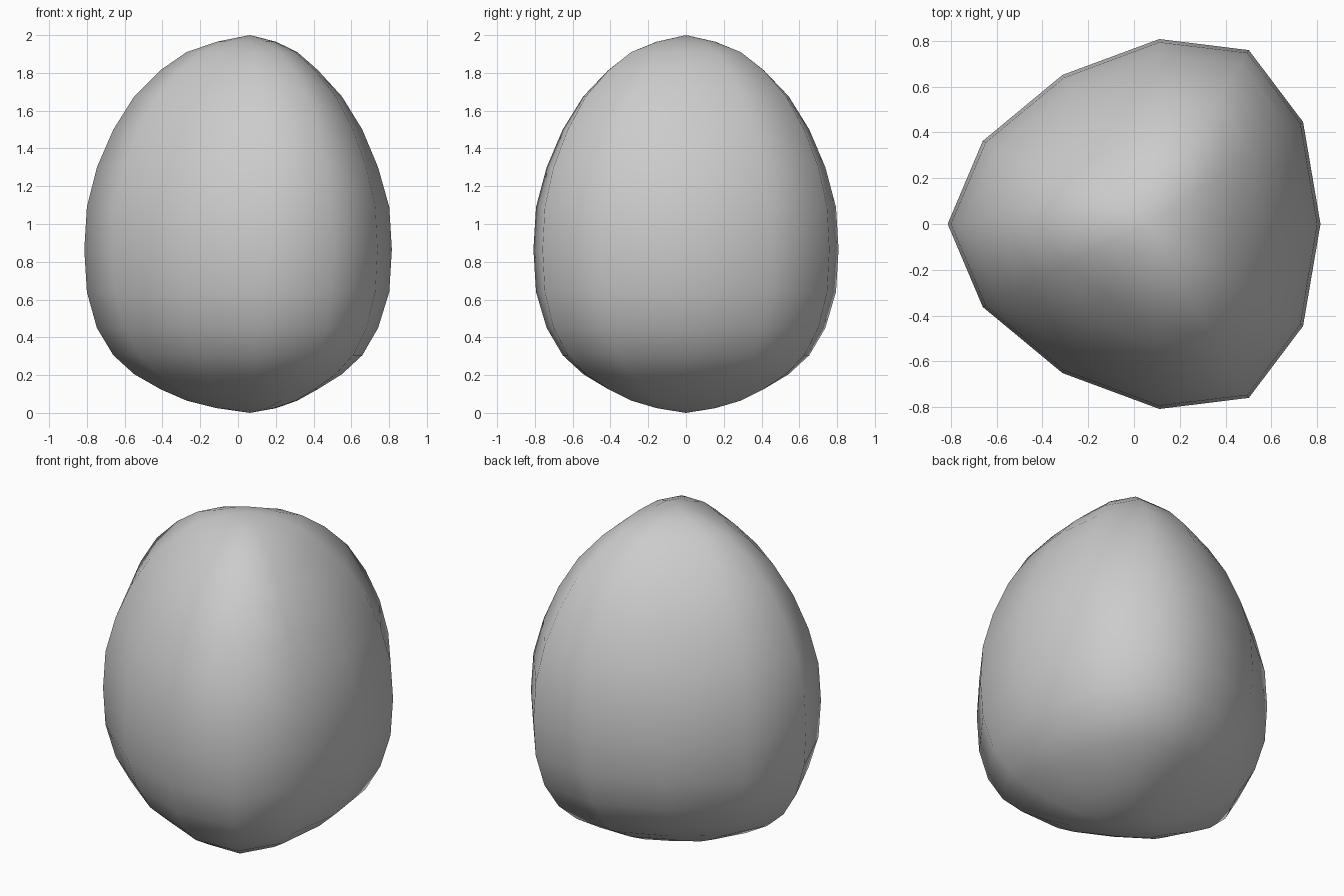
import bpy, bmesh
from math import sin, cos, radians

if "Cube" in bpy.data.objects:
    bpy.data.objects.remove(bpy.data.objects["Cube"])

# Ring heights, from just under the top tip to just above the bottom tip
heights = [1.965, 1.91, 1.815, 1.675, 1.5, 1.3, 1.09, 0.865,
           0.64, 0.45, 0.305, 0.205, 0.125, 0.065, 0.025]
# Ridge radius and face-centre/ridge ratio for the upper half; mirrored below
ridge = [0.175, 0.335, 0.473, 0.613, 0.723, 0.81, 0.863, 0.877]
flat = [0.79, 0.75, 0.76, 0.795, 0.823, 0.838, 0.855, 0.857]
ridge += ridge[-2::-1]
flat += flat[-2::-1]
CX = 0.063  # axis of three-fold symmetry

bm = bmesh.new()
top = bm.verts.new((CX, 0, 2))
bottom = bm.verts.new((CX, 0, 0))

# Twelve-sided rounded-triangle rings with three soft ridges
rings = []
for z, r, m in zip(heights, ridge, flat):
    q = 1 - 0.54 * (1 - m)
    ring = []
    for corner in (60, 180, 300):
        for da, k in ((-26.6, q), (0, 1), (26.6, q), (60, m)):
            a = radians(corner + da)
            ring.append(bm.verts.new((CX + r * k * cos(a), r * k * sin(a), z)))
    rings.append(ring)

# Skin between the rings and close both tips
for i in range(12):
    j = (i + 1) % 12
    bm.faces.new((top, rings[0][i], rings[0][j]))
    bm.faces.new((bottom, rings[-1][j], rings[-1][i]))
    for a, b in zip(rings, rings[1:]):
        bm.faces.new((a[i], b[i], b[j], a[j]))
bmesh.ops.recalc_face_normals(bm, faces=bm.faces)
for f in bm.faces:
    f.smooth = True

mesh = bpy.data.meshes.new("three_sided_nut")
bm.to_mesh(mesh)
bm.free()
bpy.context.collection.objects.link(bpy.data.objects.new("three_sided_nut", mesh))
